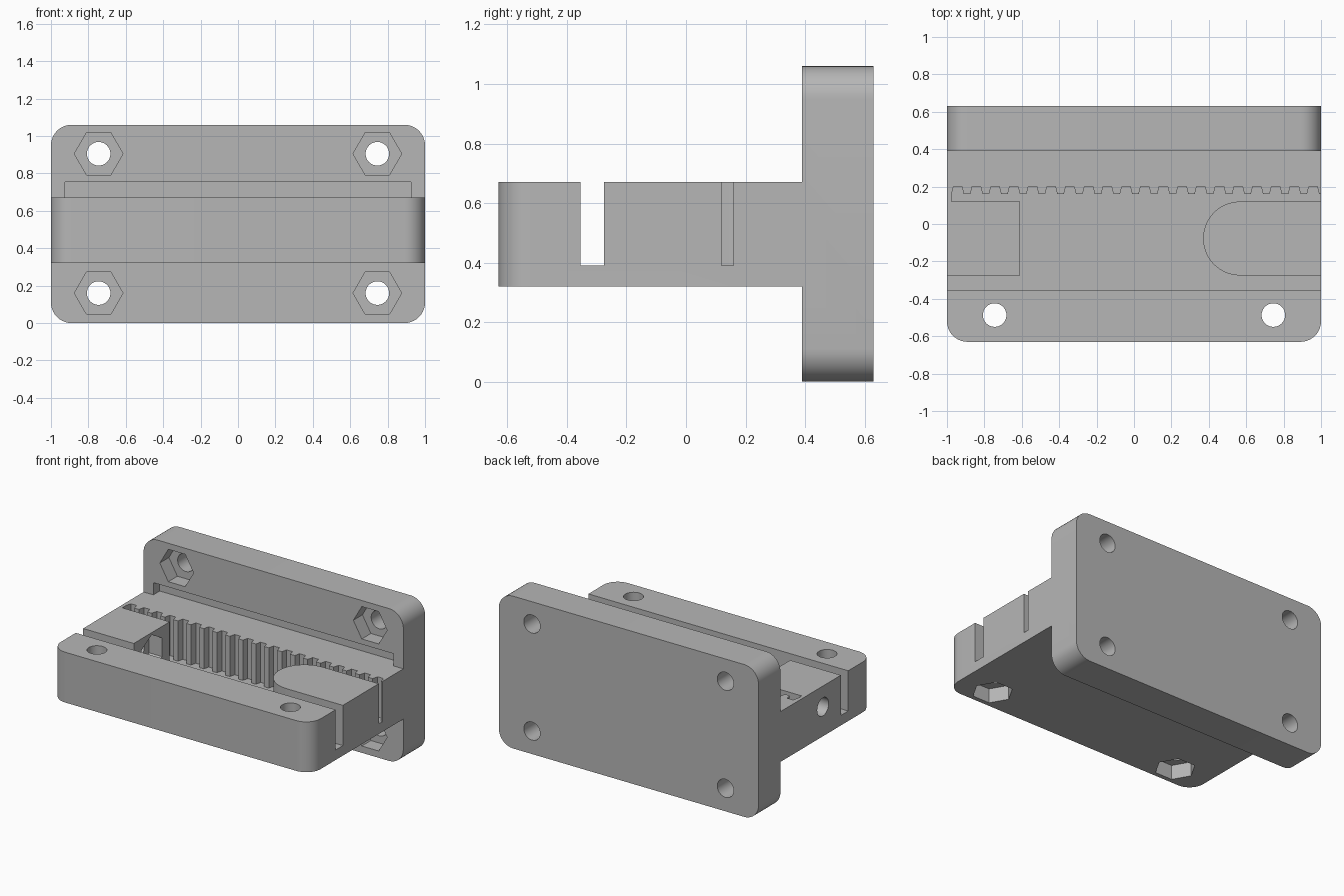
import bpy, bmesh
from math import pi, cos, sin, radians

cube = bpy.data.objects.get("Cube")
if cube:
    bpy.data.objects.remove(cube, do_unlink=True)

grey = bpy.data.materials.new("plain grey")
grey.use_nodes = True
grey.diffuse_color = (0.47, 0.47, 0.47, 1)
grey.node_tree.nodes["Principled BSDF"].inputs["Base Color"].default_value = (0.47, 0.47, 0.47, 1)


def arc(cx, cy, r, start, end, steps):
    """Points along an arc, angles in degrees."""
    angles = [radians(start + (end - start) * i / steps) for i in range(steps + 1)]
    return [(cx + r * cos(a), cy + r * sin(a)) for a in angles]


def circle(cx, cy, r, sides, turn=0):
    return arc(cx, cy, r, turn, turn + 360, sides)[:-1]


def prism(name, outline, low, high, axis):
    """Extrude a 2D outline along the named axis."""
    place = {"x": lambda a, b, h: (h, a, b),
             "y": lambda a, b, h: (a, h, b),
             "z": lambda a, b, h: (a, b, h)}[axis]
    bm = bmesh.new()
    bottom = [bm.verts.new(place(a, b, low)) for a, b in outline]
    top = [bm.verts.new(place(a, b, high)) for a, b in outline]
    bm.faces.new(bottom)
    bm.faces.new(top)
    for i in range(len(outline)):
        j = (i + 1) % len(outline)
        bm.faces.new((bottom[i], bottom[j], top[j], top[i]))
    bmesh.ops.recalc_face_normals(bm, faces=bm.faces)
    mesh = bpy.data.meshes.new(name)
    bm.to_mesh(mesh)
    bm.free()
    mesh.materials.append(grey)
    obj = bpy.data.objects.new(name, mesh)
    bpy.context.collection.objects.link(obj)
    return obj


def combine(target, tool, operation="DIFFERENCE"):
    """Apply a boolean and remove the tool object."""
    mod = target.modifiers.new("boolean", "BOOLEAN")
    mod.operation = operation
    mod.solver = "EXACT"
    mod.object = tool
    bpy.context.view_layer.objects.active = target
    bpy.ops.object.modifier_apply(modifier=mod.name)
    bpy.data.objects.remove(tool, do_unlink=True)


R = 0.11                         # corner radius
FLOOR, TOP, UNDER = 0.39, 0.67, 0.32
BOLT_X, BOLT_R, NUT_R = 0.745, 0.063, 0.13

# Upright back plate with rounded corners
outline = (arc(1 - R, R, R, -90, 0, 10) + arc(1 - R, 1.06 - R, R, 0, 90, 10)
           + arc(R - 1, 1.06 - R, R, 90, 180, 10) + arc(R - 1, R, R, 180, 270, 10))
body = prism("belt_clamp_bracket", outline, 0.39, 0.63, "y")

# Long relief above the shelf
combine(body, prism("relief", [(-0.925, 0.6), (0.925, 0.6), (0.925, 0.755), (-0.925, 0.755)],
                    0.3, 0.46, "y"))

# Shelf with rounded front corners
outline = [(1, 0.5), (-1, 0.5)] + arc(R - 1, R - 0.63, R, 180, 270, 10) \
    + arc(1 - R, R - 0.63, R, 270, 360, 10)
combine(body, prism("shelf", outline, UNDER, TOP, "z"), "UNION")

# Pocket: front slot, central opening, round nose and toothed belt channel
PITCH, START, GAP, CREST = 0.1, -0.975, 0.16, 0.2
teeth = []
for i in range(20):
    x = START + i * PITCH
    teeth += [(x, GAP), (x + 0.01, CREST), (x + 0.055, CREST), (x + 0.065, GAP)]
teeth = [p for p in teeth if p[0] < 1.1]
pocket = [(-1.1, -0.355), (1.1, -0.355), (1.1, -0.275)]
pocket += arc(0.567, -0.0775, 0.1975, 270, 90, 28)
pocket += [(1.1, 0.12), (1.1, GAP)] + teeth[::-1]
pocket += [(START, 0.12), (-0.61, 0.12), (-0.61, -0.275), (-1.1, -0.275)]
combine(body, prism("pocket", pocket, FLOOR, 0.8, "z"))

# Bolt holes with hexagonal nut seats, left and right
for x in (-BOLT_X, BOLT_X):
    for z in (0.16, 0.905):
        combine(body, prism("plate_hole", circle(x, z, BOLT_R, 32), 0.3, 0.7, "y"))
        combine(body, prism("plate_nut_seat", circle(x, z, NUT_R, 6), 0.3, 0.49, "y"))
    combine(body, prism("shelf_hole", circle(x, -0.487, BOLT_R, 32), 0.2, 0.8, "z"))
    combine(body, prism("shelf_nut_seat", circle(x, -0.487, NUT_R, 6), 0.2, 0.42, "z"))

# Sideways tension screw hole with its nut seat in the pocket wall
combine(body, prism("screw_hole", circle(-0.0775, 0.525, BOLT_R, 32), -1.1, -0.5, "x"))
combine(body, prism("screw_nut_seat", circle(-0.0775, 0.525, NUT_R, 6, 90), -0.71, -0.5, "x"))

# Merge flat faces and shade
bm = bmesh.new()
bm.from_mesh(body.data)
bmesh.ops.remove_doubles(bm, verts=bm.verts, dist=0.0001)
bmesh.ops.dissolve_limit(bm, angle_limit=radians(0.5), verts=bm.verts, edges=bm.edges)
bm.to_mesh(body.data)
bm.free()
bpy.ops.object.select_all(action="DESELECT")
body.select_set(True)
bpy.context.view_layer.objects.active = body
bpy.ops.object.shade_smooth_by_angle(angle=radians(30))
